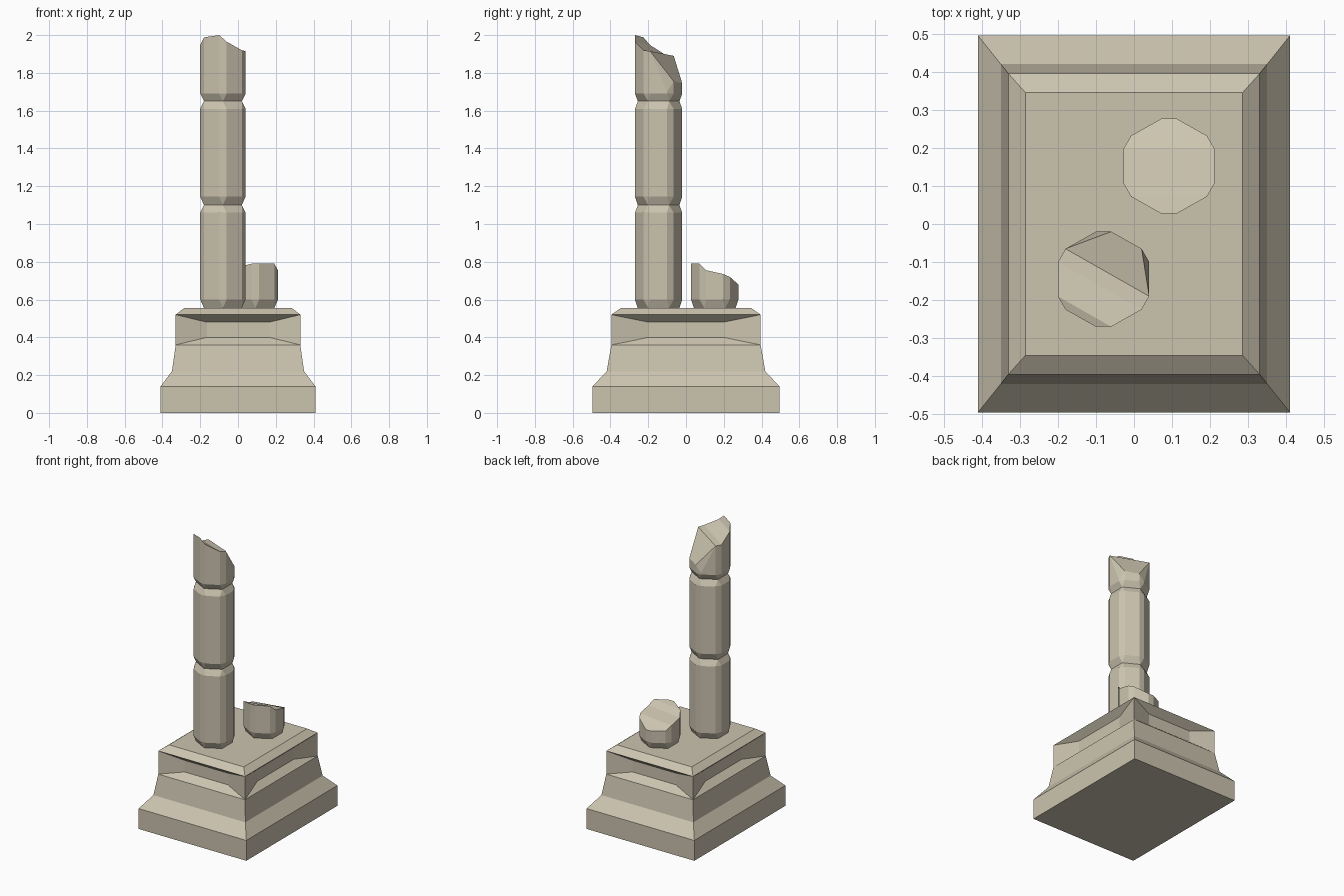
import bpy, bmesh

if "Cube" in bpy.data.objects:
    bpy.data.objects.remove(bpy.data.objects["Cube"])

def finish(bm, name, location=(0, 0, 0)):
    bmesh.ops.remove_doubles(bm, verts=bm.verts, dist=0.0005)
    bmesh.ops.recalc_face_normals(bm, faces=bm.faces)
    mesh = bpy.data.meshes.new(name)
    bm.to_mesh(mesh)
    bm.free()
    obj = bpy.data.objects.new(name, mesh)
    obj.location = location
    bpy.context.collection.objects.link(obj)
    stone = bpy.data.materials.get("stone") or bpy.data.materials.new("stone")
    stone.diffuse_color = (0.60, 0.55, 0.43, 1)
    stone.use_nodes = True
    stone.node_tree.nodes["Principled BSDF"].inputs["Base Color"].default_value = stone.diffuse_color
    mesh.materials.append(stone)
    return obj

def bridge(bm, a, b):
    n = len(a)
    return [bm.faces.new((a[i], a[(i + 1) % n], b[(i + 1) % n], b[i])) for i in range(n)]

# Stepped plinth: half width, half depth, height
plinth = [(.41, .495, 0), (.41, .495, .14), (.35, .42, .22),
          (.33, .395, .36), (.33, .395, .52), (.285, .345, .555)]
bm = bmesh.new()
rings = [[bm.verts.new((sx * x, sy * y, z)) for sx, sy in ((-1, -1), (1, -1), (1, 1), (-1, 1))]
         for x, y, z in plinth]
for level in range(len(rings) - 1):
    if level != 3:
        bridge(bm, rings[level], rings[level + 1])
bm.faces.new(rings[0])
bm.faces.new(rings[-1])

# Sunken panel on each side of the upper band
low, high = rings[3], rings[4]
for i in range(4):
    j = (i + 1) % 4
    outer = [low[i], low[j], high[j], high[i]]
    inner = []
    for v, z in zip(outer, (.40, .40, .48, .48)):
        x, y = v.co.x, v.co.y
        p = (x * .5, y * .345 / .395, z) if i % 2 == 0 else (x * .285 / .33, y * .5, z)
        inner.append(bm.verts.new(p))
    bridge(bm, outer, inner)
    bm.faces.new(inner)
finish(bm, "plinth")

# Column sections, counter-clockwise from the front left corner
SHAFT = [(-.02, -.125), (.02, -.125), (.10, -.08), (.12, -.045), (.12, .045), (.10, .08),
         (.02, .125), (-.02, .125), (-.10, .08), (-.12, .045), (-.12, -.045), (-.10, -.08)]
HEX = [(0, -.11), (.10, -.055), (.10, .055), (0, .11), (-.10, .055), (-.10, -.055)]
JOINT = [p for p in HEX for _ in range(2)]

def column(name, x, y, levels, top, cap):
    bm = bmesh.new()
    loops = [[bm.verts.new((px, py, z)) for px, py in shape] for shape, z in levels]
    loops.append([bm.verts.new((px, py, z)) for (px, py), z in zip(SHAFT, top)])
    for a, b in zip(loops, loops[1:]):
        bridge(bm, a, b)
    bm.faces.new(loops[0])
    for f in cap:
        bm.faces.new([loops[-1][i] for i in f])
    return finish(bm, name, (x, y, 0))

# Tall broken column with two joints
levels = [(JOINT, .555), (SHAFT, .60), (SHAFT, 1.06), (JOINT, 1.10), (SHAFT, 1.145),
          (SHAFT, 1.61), (JOINT, 1.65), (SHAFT, 1.69)]
tall_top = [2.0, 1.965, 1.92, 1.915, 1.70, 1.755, 1.745, 1.70, 1.89, 1.89, 1.947, 1.988]
tall_cap = [(11, 0, 1, 10), (10, 1, 2, 9), (9, 2, 3, 8), (8, 3, 5, 6), (3, 4, 5), (6, 7, 8)]
column("tall_column", -.08, -.145, levels, tall_top, tall_cap)

# Short column stump
stump_top = [.79, .79, .79, .755, .735, .72, .68, .68, .685, .715, .735, .77]
stump_cap = [(0, 1, 2, 11), (11, 2, 3, 10), (10, 3, 4, 9), (9, 4, 5, 8), (8, 5, 6, 7)]
column("column_stump", .092, .152, [(JOINT, .555), (SHAFT, .60)], stump_top, stump_cap)
